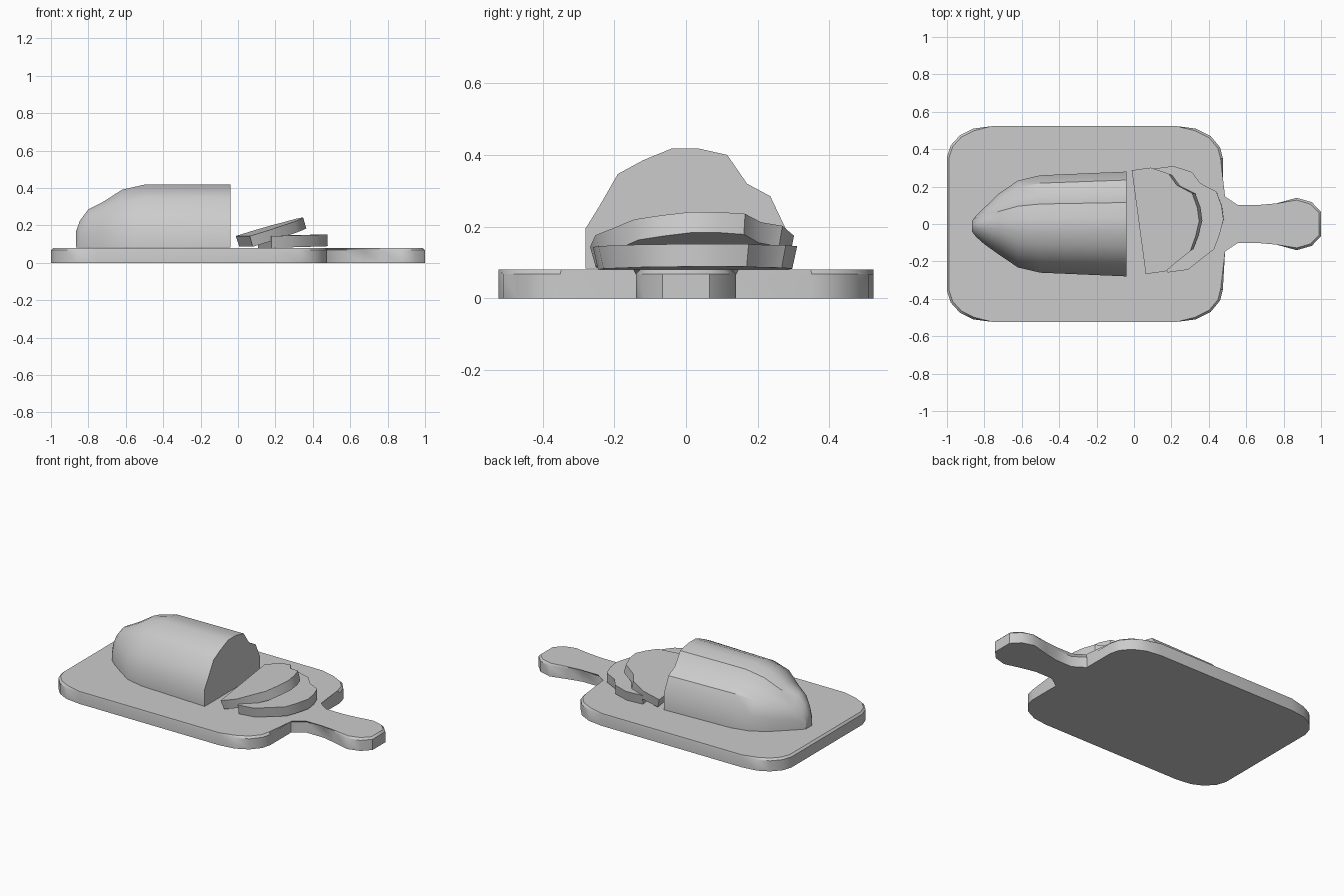
import bpy, bmesh, math
from mathutils import Matrix, Vector

if "Cube" in bpy.data.objects:
    bpy.data.objects.remove(bpy.data.objects["Cube"])

BOARD_H = 0.08


def finish(name, bm, angle):
    bmesh.ops.recalc_face_normals(bm, faces=bm.faces)
    mesh = bpy.data.meshes.new(name)
    bm.to_mesh(mesh)
    bm.free()
    ob = bpy.data.objects.new(name, mesh)
    bpy.context.collection.objects.link(ob)
    bpy.ops.object.select_all(action='DESELECT')
    ob.select_set(True)
    bpy.context.view_layer.objects.active = ob
    bpy.ops.object.shade_smooth_by_angle(angle=math.radians(angle))
    return ob


def loft(rings):
    """Skin a list of equal-length closed rings and cap both ends."""
    bm = bmesh.new()
    vs = [[bm.verts.new(p) for p in r] for r in rings]
    n = len(vs[0])
    for a, b in zip(vs, vs[1:]):
        for i in range(n):
            j = (i + 1) % n
            bm.faces.new((a[i], a[j], b[j], b[i]))
    bm.faces.new(vs[0])
    bm.faces.new(vs[-1])
    return bm


# Cutting board with handle: half outline, mirrored across y
half = [(-1.0, 0.36), (-0.98, 0.42), (-0.93, 0.475), (-0.86, 0.51), (-0.76, 0.523),
        (0.23, 0.523), (0.33, 0.51), (0.41, 0.47), (0.46, 0.41), (0.475, 0.35),
        (0.475, 0.14), (0.55, 0.09), (0.67, 0.09), (0.76, 0.11), (0.87, 0.14),
        (0.95, 0.117), (1.0, 0.065)]
outline = half + [(x, -y) for x, y in reversed(half)]
bm = loft([[(x, y, z) for x, y in outline] for z in (0, BOARD_H)])
top = [e for e in bm.edges if all(v.co.z > BOARD_H - 1e-4 for v in e.verts)]
bmesh.ops.bevel(bm, geom=top, offset=0.012, segments=1, affect='EDGES')
finish("cutting_board", bm, 35)

# Bread cross-section (across, height above board)
section = [(-0.28, 0.003), (-0.28, 0.115), (-0.24, 0.18), (-0.19, 0.267),
           (-0.12, 0.305), (-0.04, 0.338), (0.035, 0.338), (0.115, 0.32),
           (0.17, 0.24), (0.235, 0.205), (0.28, 0.11), (0.28, 0.003)]

# Loaf: stations of (x, width scale, height scale, side shift)
stations = [(-0.04, 1, 1, 0), (-0.5, 0.93, 1, 0), (-0.62, 0.83, 0.92, 0),
            (-0.72, 0.59, 0.73, 0), (-0.80, 0.35, 0.61, -0.01),
            (-0.845, 0.2, 0.43, -0.012), (-0.865, 0.11, 0.27, -0.012)]
finish("loaf", loft([[(x, y * w + s, BOARD_H + z * h) for y, z in section]
                     for x, w, h, s in stations]), 35)


# Slices: the section laid flat, turned and tilted
def bread_slice(name, base, tilt, thickness):
    m = (Matrix.Translation(base) @ Matrix.Rotation(math.radians(7.7), 4, 'Z')
         @ Matrix.Rotation(math.radians(-tilt), 4, 'Y'))
    rings = [[m @ Vector((z, y * w, t)) for y, z in section]
             for t, w in ((0, 0.95), (thickness, 1))]
    finish(name, loft(rings), 35)


bread_slice("lower_slice", (0.14, 0.018, BOARD_H), 1.5, 0.063)
bread_slice("upper_slice", (0.04, 0.012, 0.085), 17, 0.06)
